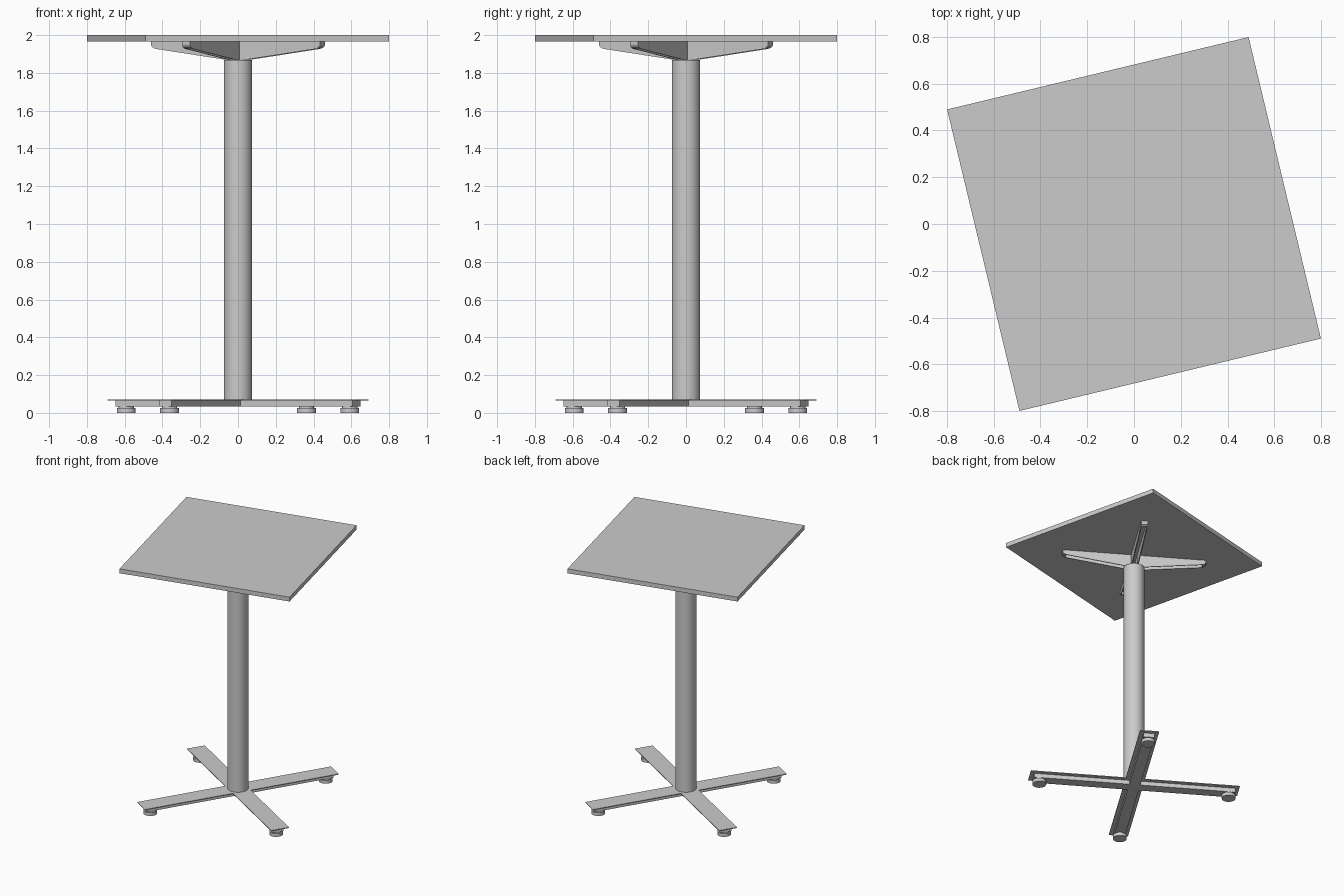
import bpy, bmesh, math
from mathutils import Matrix, Vector

if "Cube" in bpy.data.objects:
    bpy.data.objects.remove(bpy.data.objects["Cube"], do_unlink=True)

grey = bpy.data.materials.new("light_grey")
grey.use_nodes = True
colour = (0.6, 0.6, 0.6, 1)
grey.diffuse_color = colour
grey.node_tree.nodes["Principled BSDF"].inputs["Base Color"].default_value = colour

TURN = math.radians(13.5)           # whole table is turned about z
ARM_ANGLES = [TURN + math.radians(45 + 90 * i) for i in range(4)]


def prism(name, points, offset, angle):
    """Extrude a planar outline by an offset, then turn it about z."""
    bm = bmesh.new()
    face = bm.faces.new([bm.verts.new(p) for p in points])
    result = bmesh.ops.extrude_face_region(bm, geom=[face])
    moved = [g for g in result["geom"] if isinstance(g, bmesh.types.BMVert)]
    bmesh.ops.translate(bm, verts=moved, vec=Vector(offset))
    bmesh.ops.recalc_face_normals(bm, faces=bm.faces)
    bmesh.ops.rotate(bm, verts=bm.verts, matrix=Matrix.Rotation(angle, 3, "Z"))
    mesh = bpy.data.meshes.new(name)
    bm.to_mesh(mesh)
    bm.free()
    obj = bpy.data.objects.new(name, mesh)
    bpy.context.collection.objects.link(obj)
    mesh.materials.append(grey)
    return obj


def cross(name, half, reach, bottom, top):
    """Four equal legs as one plus-shaped slab."""
    outline = []
    for i in range(4):
        turn = Matrix.Rotation(i * math.pi / 2, 3, "Z")
        for x, y in ((reach, -half), (reach, half), (half, half)):
            outline.append(turn @ Vector((x, y, bottom)))
    return prism(name, outline, (0, 0, top - bottom), ARM_ANGLES[0])


def cylinder(name, radius, bottom, top, x=0, y=0, sides=48):
    bpy.ops.mesh.primitive_cylinder_add(
        vertices=sides, radius=radius, depth=top - bottom,
        location=(x, y, (bottom + top) / 2))
    obj = bpy.context.object
    obj.name = name
    obj.data.materials.append(grey)
    bpy.ops.object.shade_smooth_by_angle()


# Square top
h = 0.663
prism("table_top", [(-h, -h, 1.965), (h, -h, 1.965), (h, h, 1.965), (-h, h, 1.965)],
      (0, 0, 0.035), TURN)

# Column
cylinder("column", 0.075, 0.07, 1.868, sides=64)

# Base: thin cover plate over narrower legs
cross("base_cover", 0.07, 0.766, 0.066, 0.072)
cross("base_legs", 0.04, 0.737, 0.034, 0.066)

# Support arms: open channels made of two tapered walls and an end wall
WALL = 0.006
HALF = 0.025
profile = [(HALF - WALL, 1.864), (0.48, 1.925), (0.505, 1.93), (0.52, 1.938),
           (0.526, 1.95), (0.526, 1.965), (HALF - WALL, 1.965)]
for i, angle in enumerate(ARM_ANGLES):
    for side, y in (("left", HALF - WALL), ("right", -HALF)):
        prism(f"support_arm_{i + 1}_{side}_wall", [(r, y, z) for r, z in profile],
              (0, WALL, 0), angle)
    lip = [(r, -HALF + WALL, z) for r, z in profile[2:6]]
    lip += [(r - WALL, y, z + 0.003) for r, y, z in reversed(lip[:-1])]
    lip.insert(4, (0.52, -HALF + WALL, 1.965))
    prism(f"support_arm_{i + 1}_end", lip, (0, 2 * (HALF - WALL), 0), angle)

    # Adjustable foot under the leg tip
    fx, fy = 0.694 * math.cos(angle), 0.694 * math.sin(angle)
    cylinder(f"foot_{i + 1}_pad", 0.05, 0, 0.026, fx, fy)
    cylinder(f"foot_{i + 1}_neck", 0.04, 0.026, 0.036, fx, fy)
